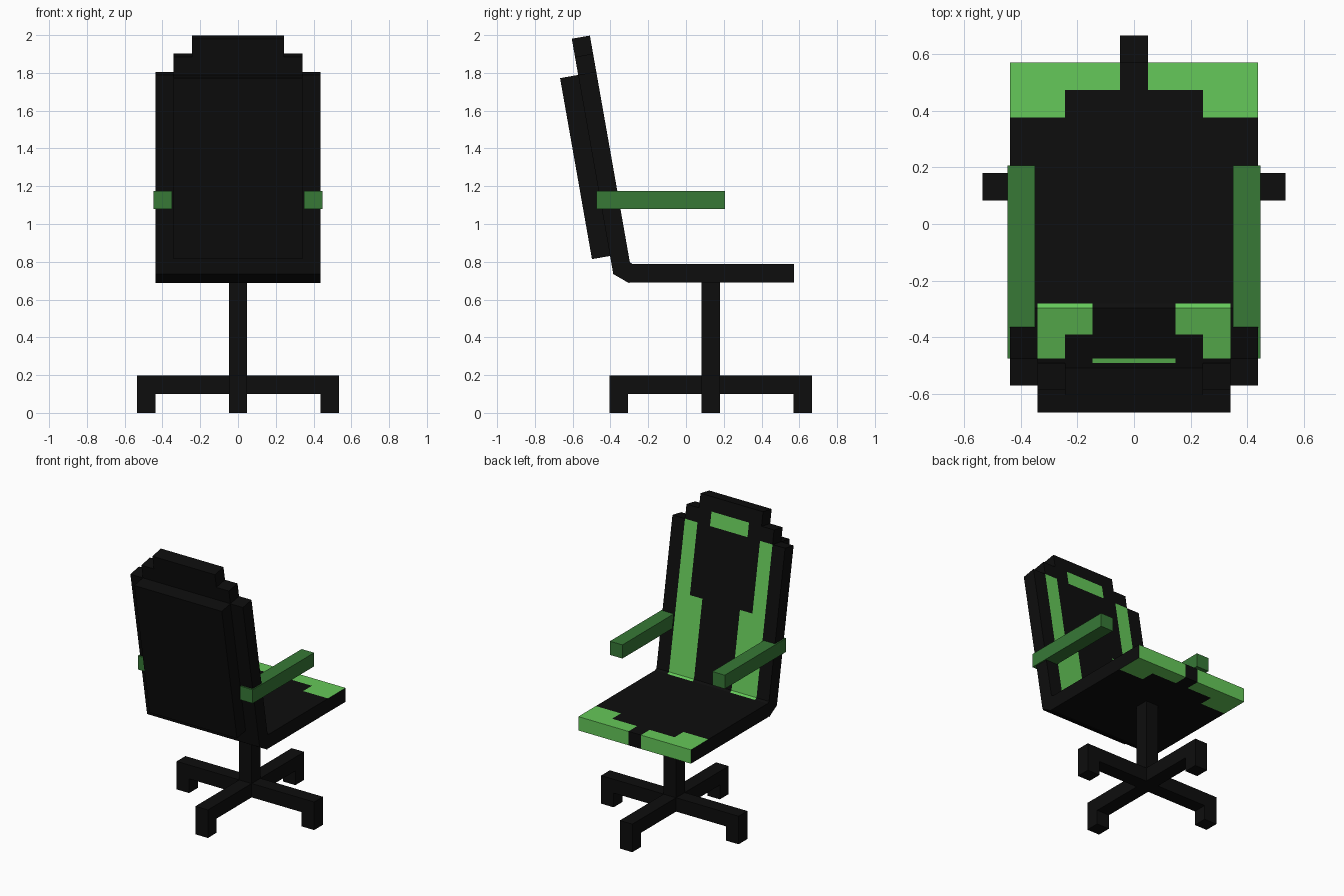
import bpy, bmesh, math
from mathutils import Matrix, Vector

if "Cube" in bpy.data.objects:
    bpy.data.objects.remove(bpy.data.objects["Cube"])

U = 0.0973           # block module used throughout the chair
BASE_Y = 0.131       # centre of the pedestal


def material(name, rgb):
    m = bpy.data.materials.new(name)
    m.diffuse_color = (*rgb, 1)
    m.use_nodes = True
    m.node_tree.nodes["Principled BSDF"].inputs["Base Color"].default_value = m.diffuse_color
    return m


BLACK = material("black", (0.004, 0.004, 0.004))
GREEN = material("bright green", (0.13, 0.58, 0.10))
ARM = material("dark green", (0.038, 0.19, 0.037))


def finish(name, bm, mats):
    bmesh.ops.remove_doubles(bm, verts=bm.verts, dist=1e-5)
    bmesh.ops.recalc_face_normals(bm, faces=bm.faces)
    me = bpy.data.meshes.new(name)
    bm.to_mesh(me)
    bm.free()
    for m in mats:
        me.materials.append(m)
    ob = bpy.data.objects.new(name, me)
    bpy.context.collection.objects.link(ob)
    return ob


def box(name, lo, hi, mat):
    bm = bmesh.new()
    lo, hi = Vector(lo), Vector(hi)
    bmesh.ops.create_cube(bm, size=1, matrix=Matrix.Translation((lo + hi) / 2)
                          @ Matrix.Diagonal((*(hi - lo), 1)))
    return finish(name, bm, [mat])


def panel(name, origin, tilt, widths, paint, first=0):
    """One-block-thick panel of square cells. widths[j] = half width in cells
    of row j; rows run along the tilt angle in the yz plane.
    paint(i, j, side) tells whether a cell face is green."""
    a = Vector((0, math.cos(tilt), math.sin(tilt)))
    n = Vector((0, abs(math.sin(tilt)), abs(math.cos(tilt))))
    o = Vector((0, *origin))
    cells = {(i, j + first) for j, w in enumerate(widths) for i in range(-w, w + 1)}
    bm = bmesh.new()

    def face(i, j, side, corners):
        vs = [bm.verts.new(o + Vector(((i + p - 0.5) * U, 0, 0))
                           + a * (j + q) * U + n * t * U) for p, q, t in corners]
        bm.faces.new(vs).material_index = int(paint(i, j, side))

    for i, j in sorted(cells):
        face(i, j, "top", [(0, 0, 1), (1, 0, 1), (1, 1, 1), (0, 1, 1)])
        face(i, j, "bottom", [(0, 0, 0), (0, 1, 0), (1, 1, 0), (1, 0, 0)])
        for d in (0, 1):
            if (i + 2 * d - 1, j) not in cells:
                face(i, j, "side", [(d, 0, 0), (d, 1, 0), (d, 1, 1), (d, 0, 1)])
            if (i, j + 2 * d - 1) not in cells:
                face(i, j, "end" if d else "start",
                     [(0, d, 0), (1, d, 0), (1, d, 1), (0, d, 1)])
    return finish(name, bm, [BLACK, GREEN])


# Seat with green front corners wrapping over top, front edge and underside
def seat_paint(i, j, side):
    return side not in ("side", "start") and (
        (j == 8 and i != 0) or (j == 7 and abs(i) >= 3))


panel("seat", (-0.305, 0.69), 0, [4] * 9, seat_paint)


# Reclined backrest with green side stripes and headrest patch
def back_paint(i, j, side):
    return side == "top" and ((j < 6 and abs(i) in (2, 3))
                              or (6 <= j < 11 and abs(i) == 3)
                              or (j == 11 and abs(i) <= 1))


lean = math.radians(100)
bx, bz = -0.385, 0.735
panel("backrest", (bx, bz), lean, [4] * 11 + [3, 2], back_paint)

# Padding on the rear of the backrest
panel("rear_pad", (bx - U * math.sin(lean), bz + U * math.cos(lean)), lean,
      [3] * 10, lambda i, j, s: False, first=1)

# Angled hinge block between seat and backrest
panel("seat_bend", (bx, bz), math.radians(-30), [4],
      lambda i, j, s: s == "top" and abs(i) in (2, 3))

# Armrests
for s, label in ((-1, "left"), (1, "right")):
    x0, x1 = sorted((s * 0.35, s * 0.447))
    box(label + "_armrest", (x0, -0.475, 1.08), (x1, 0.207, 1.176), ARM)

# Pedestal post
h = U / 2
box("post", (-h, BASE_Y - h, 0.1), (h, BASE_Y + h, 0.695), BLACK)

# Four legs, each an L profile with a foot at the end
profile = [(h, 0.1), (4.5 * U, 0.1), (4.5 * U, 0), (5.5 * U, 0),
           (5.5 * U, 0.197), (h, 0.197)]
for k in range(4):
    bm = bmesh.new()
    f = bm.faces.new([bm.verts.new((r, -h, z)) for r, z in profile])
    ext = bmesh.ops.extrude_face_region(bm, geom=[f])["geom"]
    bmesh.ops.translate(bm, vec=(0, U, 0),
                        verts=[v for v in ext if isinstance(v, bmesh.types.BMVert)])
    bmesh.ops.transform(bm, verts=bm.verts, matrix=Matrix.Translation((0, BASE_Y, 0))
                        @ Matrix.Rotation(k * math.pi / 2, 4, 'Z'))
    finish("base_leg_%d" % (k + 1), bm, [BLACK])
